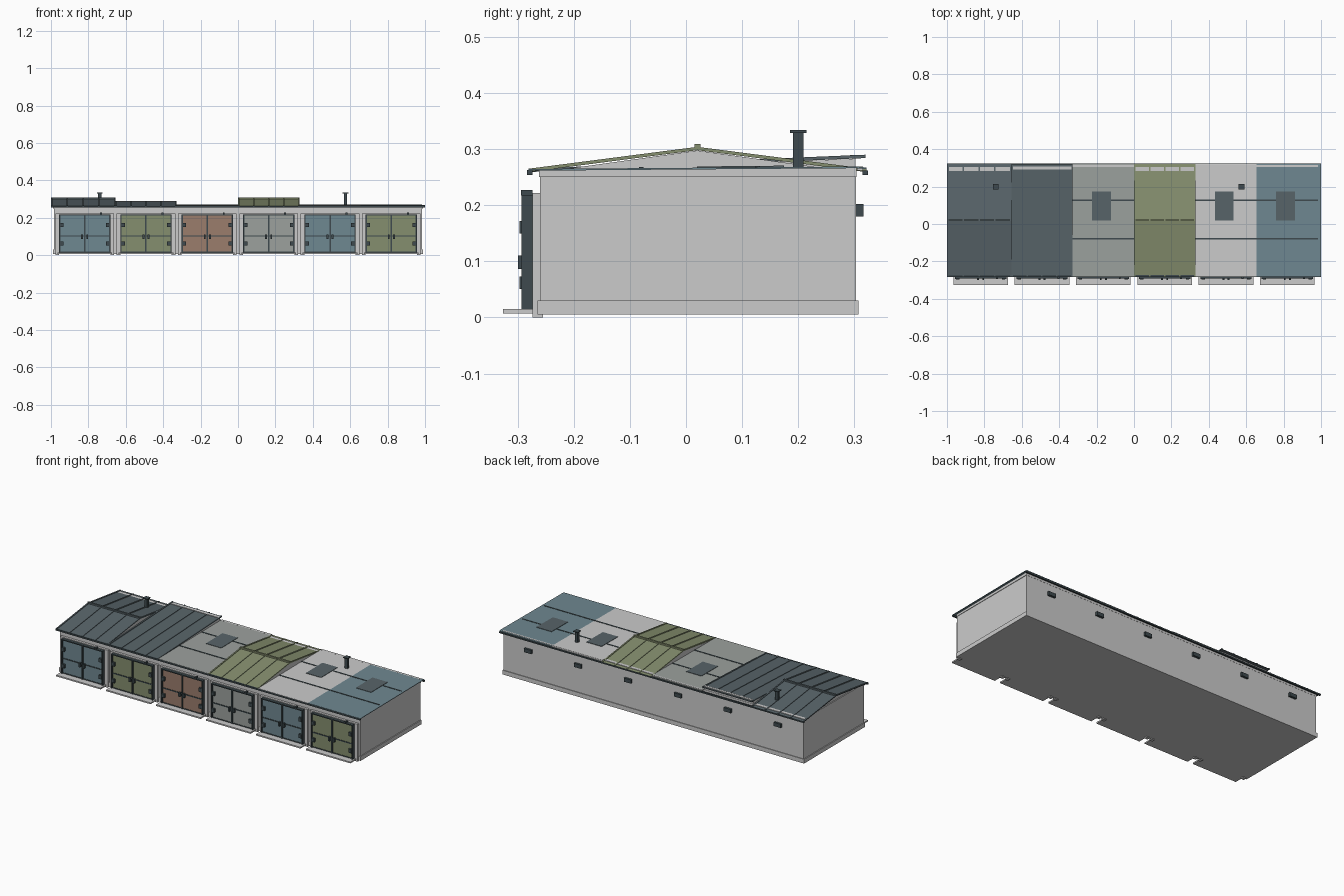
import bpy, bmesh, math
from mathutils import Vector

if "Cube" in bpy.data.objects:
    bpy.data.objects.remove(bpy.data.objects["Cube"])


def paint(name, r, g, b):
    m = bpy.data.materials.new(name)
    m.diffuse_color = [((c / 255 + 0.055) / 1.055) ** 2.4 for c in (r, g, b)] + [1]
    m.use_nodes = True
    m.node_tree.nodes["Principled BSDF"].inputs["Base Color"].default_value = m.diffuse_color
    return m


WALL = paint("pale plaster", 203, 203, 203)
SLATE = paint("slate", 88, 100, 105)
OLIVE = paint("olive", 133, 142, 110)
BLUE = paint("dusty blue", 111, 136, 145)
BROWN = paint("clay brown", 155, 125, 108)
GREY = paint("grey", 156, 161, 158)
TRIM = paint("dark metal", 62, 74, 78)


def mesh(name, mat, build):
    bm = bmesh.new()
    build(bm)
    bmesh.ops.recalc_face_normals(bm, faces=bm.faces)
    me = bpy.data.meshes.new(name)
    bm.to_mesh(me)
    bm.free()
    me.materials.append(mat)
    ob = bpy.data.objects.new(name, me)
    bpy.context.collection.objects.link(ob)
    return ob


def boxes(name, mat, items):
    """Joined boxes, each given as x0, x1, y0, y1, z0, z1."""
    def build(bm):
        for x0, x1, y0, y1, z0, z1 in items:
            vs = bmesh.ops.create_cube(bm, size=1)["verts"]
            for v in vs:
                v.co = Vector((x0 if v.co.x < 0 else x1,
                               y0 if v.co.y < 0 else y1,
                               z0 if v.co.z < 0 else z1))
    return mesh(name, mat, build)


def prisms(name, mat, items):
    """Joined extrusions along x of yz profiles: (x0, x1, points)."""
    def build(bm):
        for x0, x1, pts in items:
            a = [bm.verts.new((x0, y, z)) for y, z in pts]
            b = [bm.verts.new((x1, y, z)) for y, z in pts]
            bm.faces.new(a)
            bm.faces.new(b[::-1])
            n = len(pts)
            for i in range(n):
                j = (i + 1) % n
                bm.faces.new((a[i], a[j], b[j], b[i]))
    return mesh(name, mat, build)


def sheet(line, t):
    """Profile of a thin sheet following a line, t thick upwards."""
    return line + [(y, z + t) for y, z in reversed(line)]


PITCH = 0.328
X = 0.985
EDGES = [-1, -2 * PITCH, -PITCH, 0, PITCH, 2 * PITCH, 1]
CENTRES = [(i - 2.5) * PITCH for i in range(6)]
DOORS = [BLUE, OLIVE, BROWN, GREY, BLUE, OLIVE]

# Building body, top band and plinth
boxes("walls", WALL, [(-X, X, -0.26, 0.303, 0.005, 0.25)])
prisms("roof_band", WALL, [(-X - 0.003, X + 0.003,
       [(-0.262, 0.25), (0.304, 0.25), (0.304, 0.267), (-0.262, 0.262)])])
boxes("plinth", WALL, [(-0.99, 0.99, -0.265, 0.307, 0.005, 0.03)])

# Eaves trim along front and back
boxes("eaves_trim", TRIM, [(-1, 1, -0.283, -0.274, 0.254, 0.263),
                           (-1, 1, 0.315, 0.324, 0.254, 0.262)])

# Flat roof bays
flat = [(-0.281, 0.2615), (0.304, 0.266), (0.322, 0.264)]
for i, mat in ((2, GREY), (4, WALL), (5, BLUE)):
    prisms("flat_roof_%d" % (i + 1), mat, [(EDGES[i], EDGES[i + 1], sheet(flat, 0.003))])
    cx = CENTRES[i] - 0.01
    prisms("roof_hatch_%d" % (i + 1), SLATE,
           [(cx - 0.05, cx + 0.05, [(0.02, 0.265), (0.175, 0.266), (0.175, 0.2705), (0.02, 0.269)])])
boxes("flat_roof_seams", TRIM, [(x0, x1, y - 0.004, y + 0.004, 0.262, z)
      for x0, x1 in ((-PITCH, 0), (PITCH, X))
      for y, z in ((-0.08, 0.268), (0.128, 0.2695))])
boxes("back_flashing", WALL, [(x0, x1, 0.305, 0.315, 0.262, 0.269)
      for x0, x1 in ((-PITCH, 0), (PITCH, X))])


def ribs(i, line, t, n=5):
    x0, x1 = EDGES[i] + 0.004, EDGES[i + 1] - 0.004
    out = []
    for k in range(n):
        x = x0 + (x1 - x0) * k / (n - 1)
        out.append((x - 0.004, x + 0.004, sheet(line, t)))
    return out


# Gabled roof bays with infill, ribs and ridge cap
gable = [(-0.281, 0.259), (0.02, 0.298), (0.322, 0.259)]
for i, mat in ((0, SLATE), (3, OLIVE)):
    x0, x1 = EDGES[i], EDGES[i + 1]
    prisms("gable_infill_%d" % (i + 1), WALL,
           [(max(x0, -X) + 0.003, x1 - 0.003, [(-0.262, 0.258), (0.304, 0.258), (0.02, 0.2975)])])
    prisms("gable_roof_%d" % (i + 1), mat, [(x0, x1, sheet(gable, 0.003))])
    prisms("gable_ribs_%d" % (i + 1), mat, ribs(i, gable, 0.006))
    boxes("ridge_cap_%d" % (i + 1), mat, [(x0, x1, 0.015, 0.026, 0.299, 0.309)])

# Lean-to roof bay rising to the back
shed = [(-0.281, 0.259), (0.32, 0.284)]
prisms("shed_infill", WALL, [(EDGES[1] + 0.003, EDGES[2] - 0.003,
       [(-0.262, 0.258), (0.302, 0.258), (0.302, 0.283), (-0.262, 0.2595)])])
prisms("shed_roof", SLATE, [(EDGES[1], EDGES[2], sheet(shed, 0.003))])
prisms("shed_ribs", SLATE, ribs(1, shed, 0.006))
prisms("shed_flashing", WALL, [(EDGES[1] + 0.01, EDGES[2] - 0.005,
       sheet([(0.292, 0.283), (0.308, 0.2837)], 0.006))])

# Chimney pipes with caps
for n, x in enumerate((-0.74, 0.575)):
    boxes("chimney_%d" % (n + 1), TRIM,
          [(x - 0.009, x + 0.009, 0.191, 0.209, 0.262, 0.33),
           (x - 0.015, x + 0.015, 0.185, 0.215, 0.329, 0.334)])

# Back wall vents
for n, x in enumerate(CENTRES):
    boxes("vent_%d" % (n + 1), TRIM, [(x - 0.023, x + 0.023, 0.3, 0.316, 0.18, 0.202)])

# Garage door bays
for n, c in enumerate(CENTRES):
    k = "_%d" % (n + 1)
    boxes("ramp" + k, WALL, [(c - 0.146, c + 0.146, -0.326, -0.262, 0.007, 0.015)])
    boxes("door_surround" + k, WALL,
          [(c - 0.157, c - 0.137, -0.274, -0.255, 0, 0.222),
           (c + 0.137, c + 0.157, -0.274, -0.255, 0, 0.222),
           (c - 0.137, c + 0.137, -0.274, -0.255, 0.216, 0.222)])
    boxes("door_leaves" + k, DOORS[n],
          [(c - 0.133, c - 0.002, -0.285, -0.26, 0.016, 0.216),
           (c + 0.002, c + 0.133, -0.285, -0.26, 0.016, 0.216)])
    frame = [(c - 0.136, c + 0.136, -0.292, -0.274, 0.212, 0.218),
             (c - 0.136, c + 0.136, -0.288, -0.274, 0.015, 0.019),
             (c - 0.004, c + 0.004, -0.292, -0.274, 0.015, 0.217),
             (c - 0.13, c + 0.13, -0.288, -0.28, 0.1, 0.106)]
    for s in (-1, 1):
        xs = sorted((c + s * 0.130, c + s * 0.137))
        frame.append((xs[0], xs[1], -0.293, -0.272, 0.015, 0.217))
    boxes("door_frame" + k, TRIM, frame)
    # Hinges, handles and latch
    fit = [(c + s * 0.122 - 0.009, c + s * 0.122 + 0.009, -0.297, -0.28, z - 0.011, z + 0.011)
           for s in (-1, 1) for z in (0.062, 0.161)]
    fit += [(c + s * 0.014 - 0.005, c + s * 0.014 + 0.005, -0.299, -0.28, 0.086, 0.11)
            for s in (-1, 1)]
    fit.append((c + 0.083, c + 0.093, -0.294, -0.274, 0.217, 0.227))
    boxes("door_fittings" + k, TRIM, fit)
